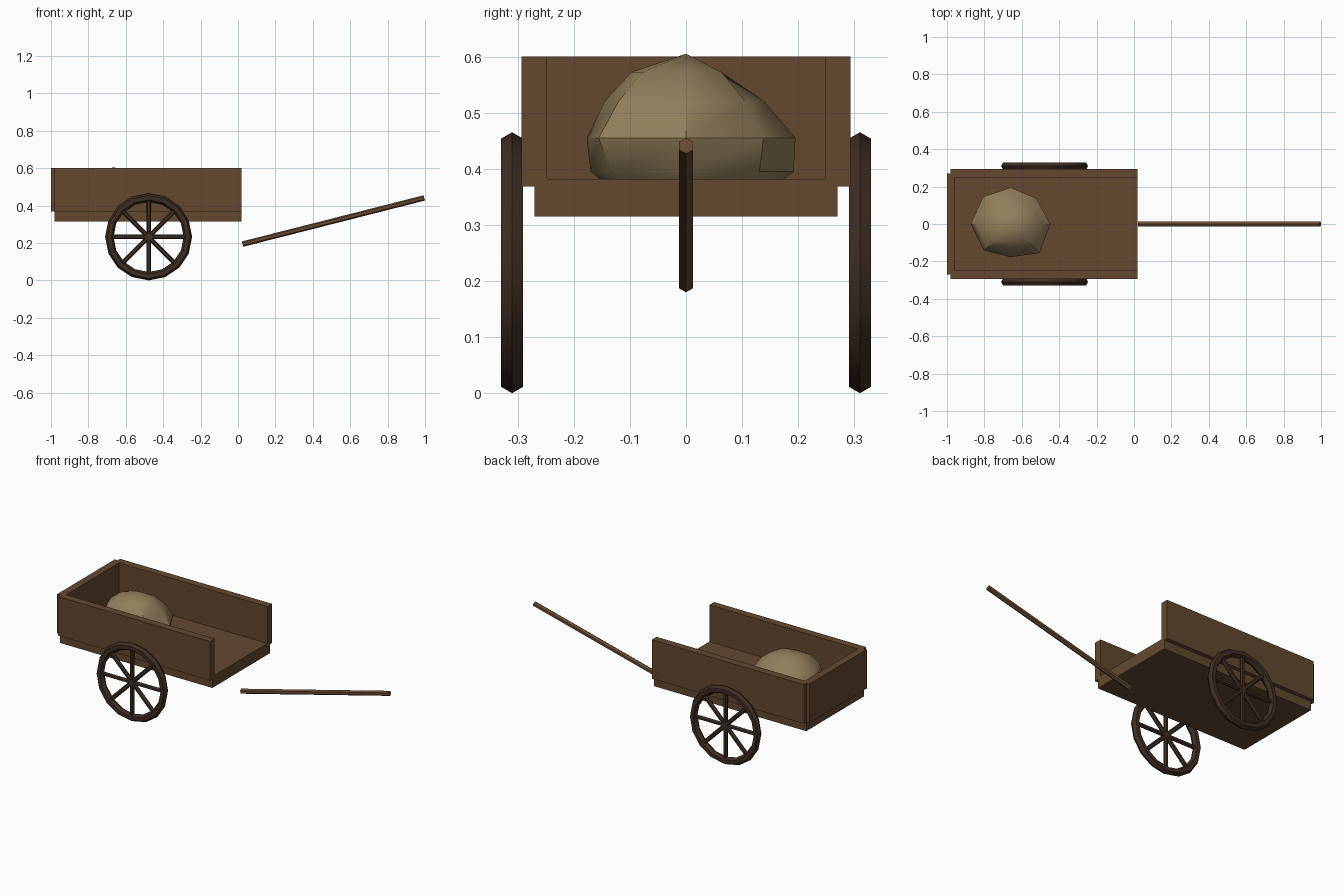
import bpy, bmesh, math
from mathutils import Vector

if "Cube" in bpy.data.objects:
    bpy.data.objects.remove(bpy.data.objects["Cube"])


def material(name, rgb):
    m = bpy.data.materials.new(name)
    m.diffuse_color = (*rgb, 1)
    m.use_nodes = True
    m.node_tree.nodes["Principled BSDF"].inputs["Base Color"].default_value = m.diffuse_color
    return m


BOARD = material("board brown", (0.125, 0.066, 0.029))
DARK = material("dark wheel wood", (0.050, 0.027, 0.016))
POLE = material("pole wood", (0.145, 0.072, 0.033))
CLOTH = material("sack cloth", (0.285, 0.21, 0.105))


def finish(name, bm, mat, smooth=None):
    bmesh.ops.recalc_face_normals(bm, faces=bm.faces)
    me = bpy.data.meshes.new(name)
    bm.to_mesh(me)
    bm.free()
    me.materials.append(mat)
    ob = bpy.data.objects.new(name, me)
    bpy.context.collection.objects.link(ob)
    if smooth:
        bpy.ops.object.select_all(action='DESELECT')
        ob.select_set(True)
        bpy.context.view_layer.objects.active = ob
        bpy.ops.object.shade_smooth_by_angle(angle=math.radians(smooth))
    return ob


def box(name, lo, hi, mat):
    bm = bmesh.new()
    bmesh.ops.create_cube(bm, size=1)
    for v in bm.verts:
        v.co = [(l + h) / 2 + c * (h - l) for l, h, c in zip(lo, hi, v.co)]
    return finish(name, bm, mat)


def loft(bm, rings, closed=False):
    """Skin a list of vertex rings; cap the ends unless closed."""
    n = len(rings[0])
    for i in range(len(rings) if closed else len(rings) - 1):
        a, b = rings[i], rings[(i + 1) % len(rings)]
        for j in range(n):
            k = (j + 1) % n
            bm.faces.new((a[j], a[k], b[k], b[j]))
    if not closed:
        bm.faces.new(rings[0])
        bm.faces.new(rings[-1])


def rod(bm, p0, p1, r, sides=6):
    """Six-sided rod lying in an xz plane, with a corner pointing up."""
    p0, p1 = Vector(p0), Vector(p1)
    y = Vector((0, 1, 0))
    u = (p1 - p0).normalized().cross(y)
    angles = [2 * math.pi * i / sides for i in range(sides)]
    loft(bm, [[bm.verts.new(p + r * (u * math.cos(a) + y * math.sin(a))) for a in angles]
              for p in (p0, p1)])


# Cart bed, open at the pole end
box("bed_floor", (-0.98, -0.27, 0.315), (0.02, 0.27, 0.382), BOARD)
box("back_board", (-1.0, -0.27, 0.368), (-0.956, 0.27, 0.6), BOARD)
for s, side in ((-1, "front"), (1, "rear")):
    y0, y1 = sorted((s * 0.248, s * 0.293))
    box(side + "_side_board", (-0.98, y0, 0.368), (0.02, y1, 0.6), BOARD)

    # Wheel rim: 16 segments with a hexagonal section
    cx, cy, cz, R, r = -0.478, s * 0.31, 0.2325, 0.21, 0.0225
    bm = bmesh.new()
    rings = []
    for i in range(16):
        a = math.pi * i / 8
        ring = []
        for j in range(6):
            b = math.pi * j / 3
            d = R + r * math.cos(b)
            ring.append(bm.verts.new((cx + d * math.cos(a), cy + r * math.sin(b),
                                      cz + d * math.sin(a))))
        rings.append(ring)
    loft(bm, rings, closed=True)
    finish(side + "_wheel_rim", bm, DARK, 30)

    # Four rods crossing the wheel make eight spokes
    bm = bmesh.new()
    for i in range(4):
        a = math.pi * i / 4
        d = Vector((math.cos(a), 0, math.sin(a))) * R
        c = Vector((cx, cy, cz))
        rod(bm, c - d, c + d, 0.0125)
    finish(side + "_wheel_spokes", bm, DARK)

# Pulling pole
bm = bmesh.new()
rod(bm, (0.024, 0, 0.194), (0.996, 0, 0.441), 0.0145)
finish("pull_pole", bm, POLE)

# Lumpy sack: eight-sided rings (height, radii from +x counter-clockwise)
RINGS = [
    (0.362, (.16, .16, .15, .15, .16, .15, .13, .15)),
    (0.395, (.20, .185, .192, .20, .20, .185, .170, .19)),
    (0.455, (.213, .195, .195, .207, .213, .20, .177, .22)),
    (0.520, (.17, .15, .140, .16, .18, .18, .145, .17)),
    (0.572, (.10, .09, .055, .09, .11, .13, .098, .11)),
]
bm = bmesh.new()
rings = []
for z, radii in RINGS:
    rings.append([bm.verts.new((-0.66 + q * math.cos(i * math.pi / 4),
                                q * math.sin(i * math.pi / 4), z))
                  for i, q in enumerate(radii)])
loft(bm, rings)
bm.faces.ensure_lookup_table()
top = bm.faces[-1]
bmesh.ops.delete(bm, geom=[top], context='FACES_ONLY')
apex = bm.verts.new((-0.665, 0, 0.605))
for i in range(8):
    bm.faces.new((rings[-1][i], rings[-1][(i + 1) % 8], apex))
finish("sack", bm, CLOTH, 35)
